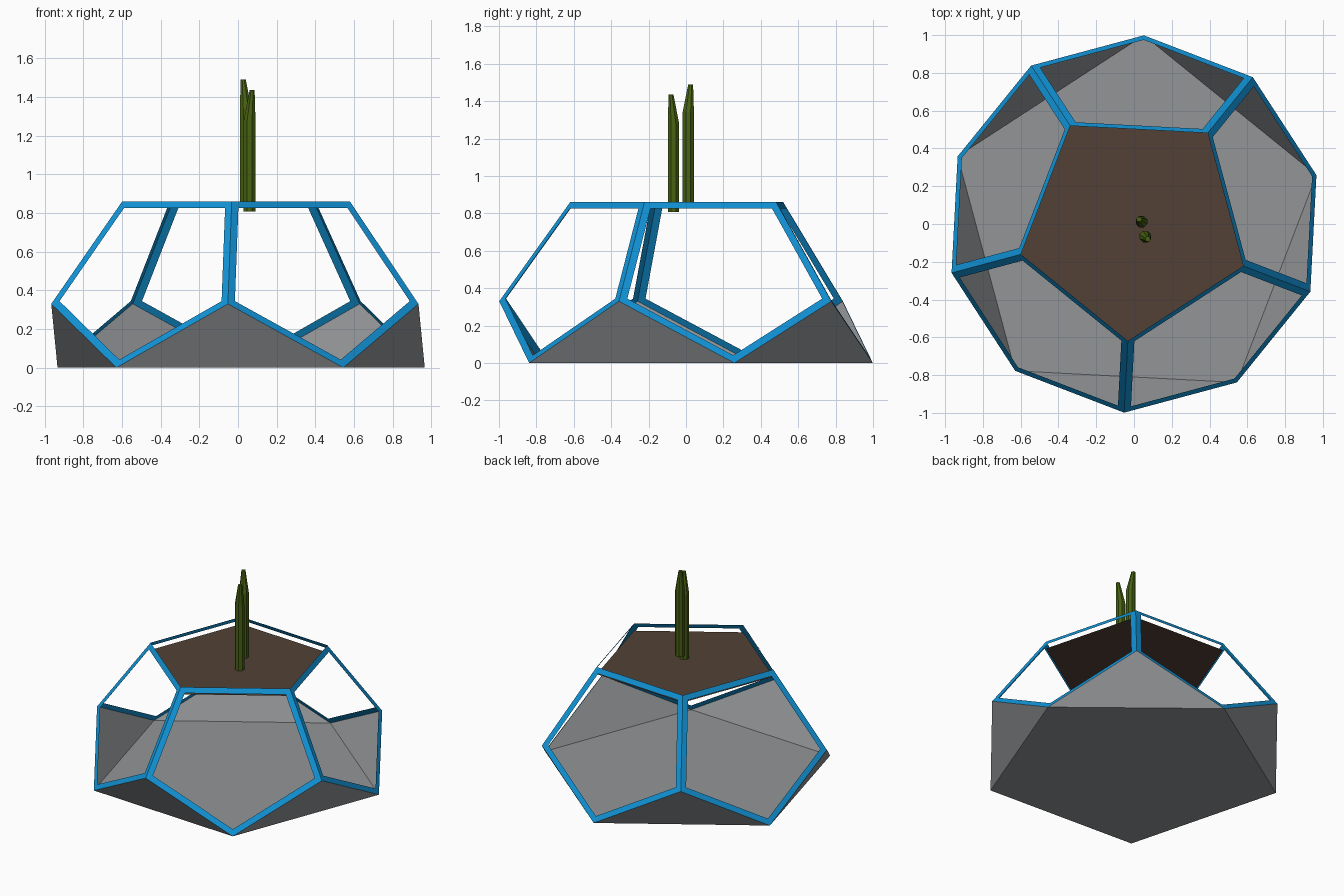
import bpy, bmesh, math
from mathutils import Vector

if "Cube" in bpy.data.objects:
    bpy.data.objects.remove(bpy.data.objects["Cube"])

TURN = math.radians(-93)
Z_MID, Z_TOP = 0.33, 0.86
R_MID, R_TOP = 1.0, 0.62


def material(name, rgb):
    m = bpy.data.materials.new(name)
    m.diffuse_color = (*rgb, 1)
    m.use_nodes = True
    m.node_tree.nodes["Principled BSDF"].inputs["Base Color"].default_value = m.diffuse_color
    return m


blue = material("blue frame", (0.006, 0.30, 0.69))
grey = material("grey base", (0.29, 0.30, 0.31))
brown = material("brown soil", (0.084, 0.053, 0.036))
green = material("green stalk", (0.065, 0.12, 0.006))


def ring(r, z, half=0):
    """Five corners of a pentagon; half=1 turns it by half a side."""
    return [Vector((r * math.cos(TURN + math.tau * (k + half / 2) / 5),
                    r * math.sin(TURN + math.tau * (k + half / 2) / 5), z)) for k in range(5)]


def finish(bm, name, mat):
    me = bpy.data.meshes.new(name)
    bm.to_mesh(me)
    bm.free()
    me.materials.append(mat)
    ob = bpy.data.objects.new(name, me)
    bpy.context.collection.objects.link(ob)
    return ob


low, mid, top = ring(R_MID, 0, 1), ring(R_MID, Z_MID), ring(R_TOP, Z_TOP)

# Base tray: pentagon floor with five leaning triangular walls
bm = bmesh.new()
lo = [bm.verts.new(p) for p in low]
mi = [bm.verts.new(p) for p in mid]
bm.faces.new(lo[::-1])
for k in range(5):
    bm.faces.new((lo[k - 1], lo[k], mi[k]))
finish(bm, "base_tray", grey)

# Frame: five pentagon windows, inset and opened, leaving flat strips
bm = bmesh.new()
lo, mi, to = [[bm.verts.new(p) for p in pts] for pts in (low, mid, top)]
panes = []
for k in range(5):
    j = (k + 1) % 5
    panes.append(bm.faces.new((to[k], mi[k], lo[k], mi[j], to[j])))
bm.normal_update()
bmesh.ops.inset_individual(bm, faces=panes, thickness=0.04, depth=0, use_even_offset=True)
bmesh.ops.delete(bm, geom=panes, context='FACES')
finish(bm, "window_frame", blue)

# Soil sheet just below the open top
bm = bmesh.new()
bm.faces.new([bm.verts.new(p) for p in ring(R_TOP, 0.807)])
finish(bm, "soil", brown)


# Stalks: columns with a slanted, narrowed tip
def stalk(name, x, y, z0, z1, z2, lean):
    bm = bmesh.new()
    n = 8
    rings = []
    for cx, cy, r, z in ((x, y, 0.033, z0), (x, y, 0.033, z1),
                         (x + lean * 0.013, y - lean * 0.013, 0.014, z2)):
        rings.append([bm.verts.new((cx + r * math.cos(math.tau * (i + 0.5) / n),
                                    cy + r * math.sin(math.tau * (i + 0.5) / n), z)) for i in range(n)])
    for a, b in zip(rings, rings[1:]):
        for i in range(n):
            j = (i + 1) % n
            bm.faces.new((a[i], a[j], b[j], b[i]))
    bm.faces.new(rings[0][::-1])
    bm.faces.new(rings[-1])
    finish(bm, name, green)


stalk("front_stalk", 0.06, -0.067, 0.807, 1.28, 1.435, 1)
stalk("back_stalk", 0.04, 0.012, 0.86, 1.34, 1.49, -1)
